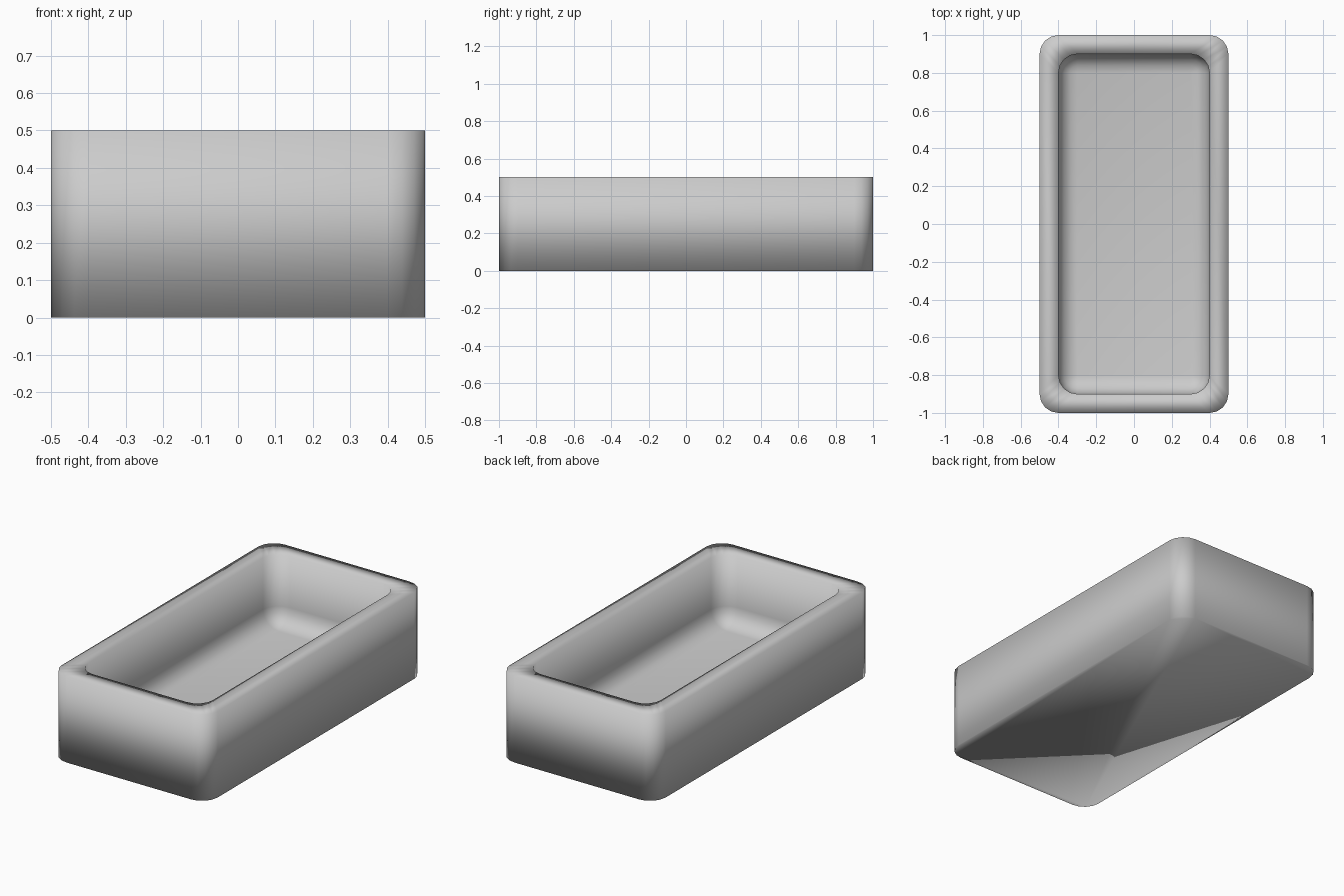
import bpy, bmesh, math

if "Cube" in bpy.data.objects:
    bpy.data.objects.remove(bpy.data.objects["Cube"])

SEG = 4  # segments per rounded corner


def ring(bm, hx, hy, r, z):
    """Rounded rectangle loop of vertices at height z."""
    verts = []
    for i, (sx, sy) in enumerate([(1, 1), (-1, 1), (-1, -1), (1, -1)]):
        for k in range(SEG + 1):
            a = math.radians(90) * (i + k / SEG)
            verts.append(bm.verts.new((sx * (hx - r) + r * math.cos(a),
                                       sy * (hy - r) + r * math.sin(a), z)))
    return verts


bm = bmesh.new()

# Outer shell: base and top edge; then inner rim
rings = [ring(bm, 0.5, 1.0, 0.1, 0.0),
         ring(bm, 0.5, 1.0, 0.1, 0.5),
         ring(bm, 0.4, 0.9, 0.1, 0.5)]

# Basin wall rounding into the floor
R, FLOOR = 0.1, 0.1
for k in range(SEG + 1):
    a = math.radians(90) * k / SEG
    inset = R * (1 - math.cos(a))
    rings.append(ring(bm, 0.4 - inset, 0.9 - inset, R - inset,
                      FLOOR + R * (1 - math.sin(a))))

for lo, hi in zip(rings, rings[1:]):
    n = len(lo)
    for i in range(n):
        j = (i + 1) % n
        bm.faces.new((lo[i], lo[j], hi[j], hi[i]))

# Underside and basin floor
bm.faces.new(rings[0][::-1])
bm.faces.new(rings[-1])
bmesh.ops.remove_doubles(bm, verts=bm.verts, dist=1e-4)
bmesh.ops.recalc_face_normals(bm, faces=bm.faces)
for f in bm.faces:
    f.smooth = True

mesh = bpy.data.meshes.new("tub")
bm.to_mesh(mesh)
bm.free()
tub = bpy.data.objects.new("tub", mesh)
bpy.context.collection.objects.link(tub)
